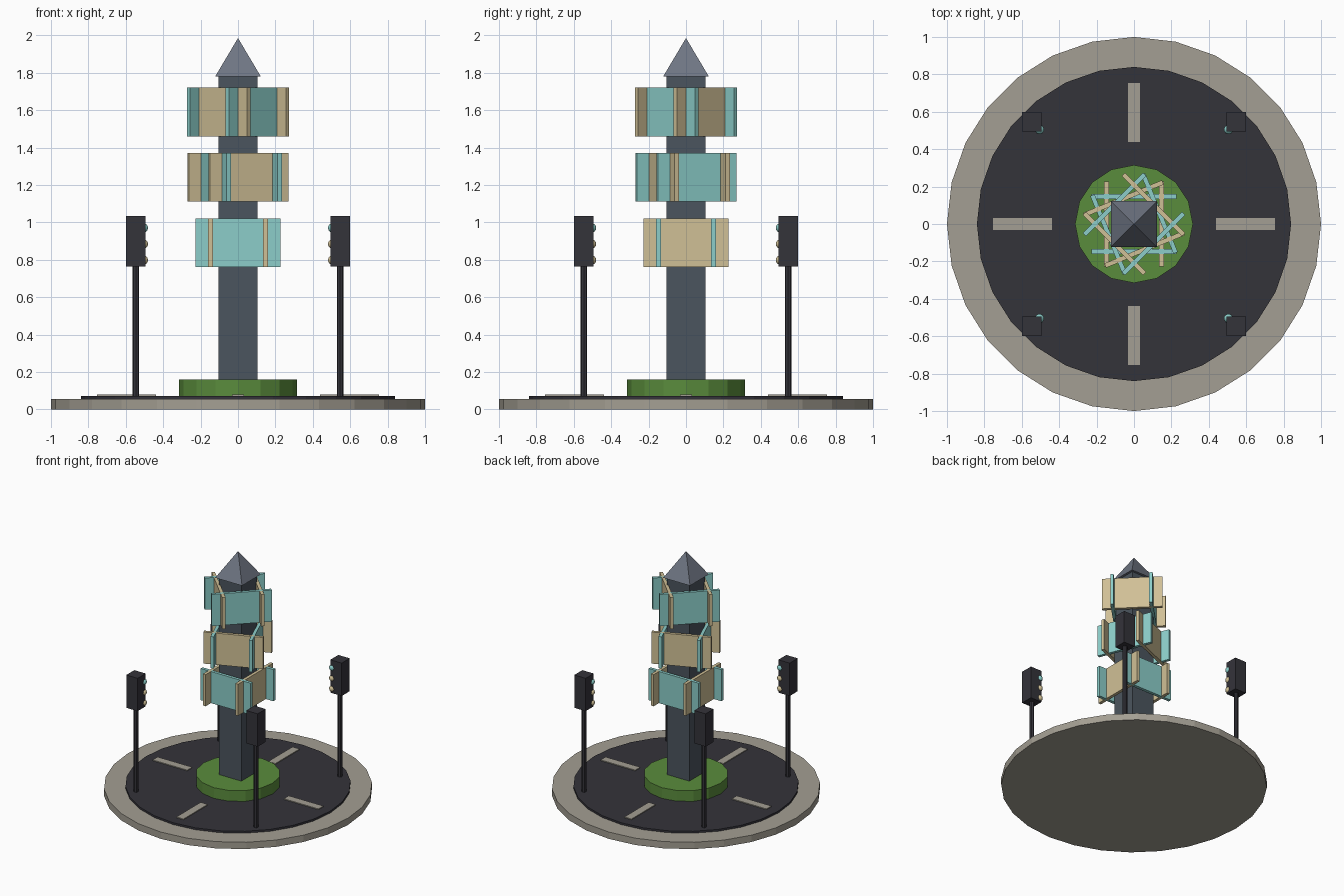
import bpy
import bmesh
from math import radians, sqrt
from mathutils import Matrix, Vector

cube = bpy.data.objects.get("Cube")
if cube:
    bpy.data.objects.remove(cube, do_unlink=True)


def material(name, hex_code):
    """Flat material from an sRGB hex code, stored as linear values."""
    srgb = [int(hex_code[i:i + 2], 16) / 255 for i in (0, 2, 4)]
    color = [c / 12.92 if c < 0.04 else ((c + 0.055) / 1.055) ** 2.4 for c in srgb] + [1]
    mat = bpy.data.materials.new(name)
    mat.use_nodes = True
    mat.diffuse_color = color
    mat.node_tree.nodes["Principled BSDF"].inputs["Base Color"].default_value = color
    return mat


STONE = material("pale stone", "A49F93")
ASPHALT = material("dark asphalt", "34333A")
GRASS = material("grass green", "5A8C3C")
SLATE = material("slate", "4B555E")
ROOF = material("roof grey", "6F7683")
AQUA = material("aqua", "8CCECA")
SAND = material("sand", "D0C096")


def finish(name, bm, mat):
    mesh = bpy.data.meshes.new(name)
    bm.to_mesh(mesh)
    bm.free()
    mesh.materials.append(mat)
    obj = bpy.data.objects.new(name, mesh)
    bpy.context.collection.objects.link(obj)
    return obj


def prism(name, sides, r1, r2, z0, z1, mat, x=0, y=0, turn=0):
    """Vertical cylinder, cone or pyramid between two heights."""
    bm = bmesh.new()
    place = Matrix.Translation((x, y, (z0 + z1) / 2)) @ Matrix.Rotation(radians(turn), 4, "Z")
    bmesh.ops.create_cone(bm, cap_ends=True, segments=sides, radius1=r1, radius2=r2,
                          depth=z1 - z0, matrix=place)
    return finish(name, bm, mat)


def box(name, center, size, mat, turn=0):
    """Box placed at center, then swung about the central axis."""
    bm = bmesh.new()
    place = (Matrix.Rotation(radians(turn), 4, "Z") @ Matrix.Translation(center)
             @ Matrix.Diagonal((*size, 1)))
    bmesh.ops.create_cube(bm, size=1, matrix=place)
    return finish(name, bm, mat)


def bulb(name, center, radius, mat):
    bm = bmesh.new()
    bmesh.ops.create_uvsphere(bm, u_segments=10, v_segments=8, radius=radius,
                              matrix=Matrix.Translation(center))
    for face in bm.faces:
        face.smooth = True
    return finish(name, bm, mat)


# Round ground: pavement, road and central lawn
prism("pavement", 28, 1, 1, 0, 0.056, STONE)
prism("road", 28, 0.84, 0.84, 0.056, 0.072, ASPHALT)
prism("lawn", 16, 0.315, 0.315, 0.072, 0.16, GRASS)

# Lane markings
for i in range(4):
    box(f"lane_marking_{i + 1}", (0.597, 0, 0.075), (0.315, 0.064, 0.008), STONE, 90 * i)

# Central tower
box("tower_shaft", (0, 0, 0.93), (0.206, 0.206, 1.7), SLATE)
prism("tower_roof", 4, 0.122 * sqrt(2), 0, 1.78, 1.985, ROOF, turn=45)

# Three tiers of crossing sign panels, each tier turned further
for tier in range(3):
    for side in range(4):
        box(f"sign_panel_{tier + 1}_{side + 1}", (0, -0.147, 0.89 + 0.35 * tier),
            (0.455, 0.025, 0.26), (AQUA, SAND)[(tier + side) % 2],
            22.5 * tier + 90 * side)

# Traffic lights at the four corners, bulbs toward the tower
for sx in (-1, 1):
    for sy in (-1, 1):
        tag = ("back" if sy > 0 else "front") + ("_left" if sx > 0 else "_right")
        x, y = 0.546 * sx, 0.546 * sy
        prism("signal_pole_" + tag, 8, 0.018, 0.018, 0.072, 0.77, ASPHALT, x, y)
        box("signal_head_" + tag, (x, y, 0.9), (0.104, 0.104, 0.27), ASPHALT)
        for i, mat in enumerate((SAND, SAND, AQUA)):
            bulb(f"signal_bulb_{tag}_{i + 1}",
                 Vector((0.505 * sx, 0.505 * sy, 0.798 + 0.086 * i)), 0.025, mat)
